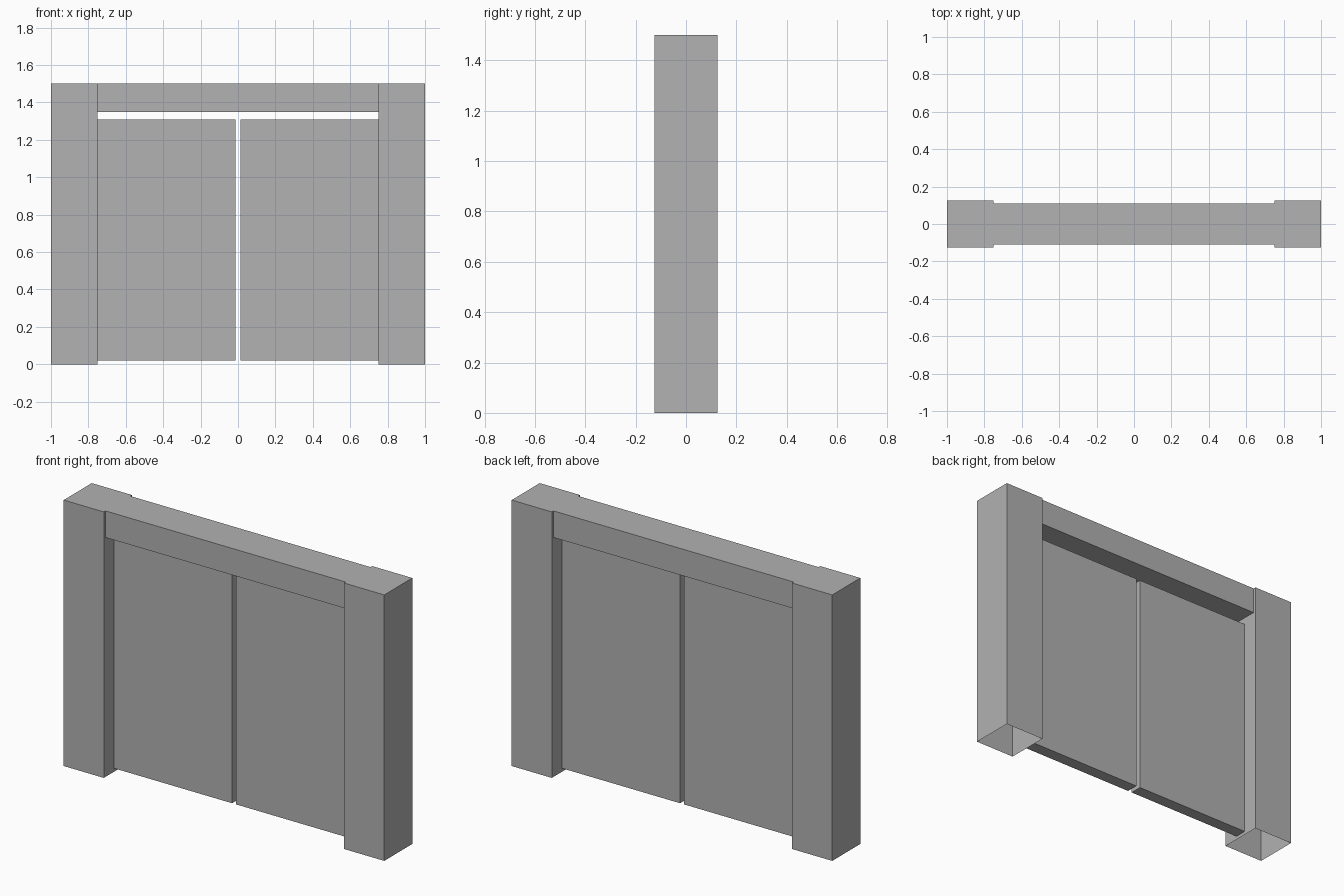
import bpy
import bmesh
from mathutils import Vector

cube = bpy.data.objects.get("Cube")
if cube:
    bpy.data.objects.remove(cube, do_unlink=True)

# Single plain grey material
grey = bpy.data.materials.new("plain_grey")
grey.use_nodes = True
colour = (0.445, 0.445, 0.445, 1)
grey.diffuse_color = colour
grey.node_tree.nodes["Principled BSDF"].inputs["Base Color"].default_value = colour


def box(name, low, high, open_bottom=False):
    """Flat-faced box between two corners, optionally without its underside."""
    low, high = Vector(low), Vector(high)
    bm = bmesh.new()
    bmesh.ops.create_cube(bm, size=1)
    for v in bm.verts:
        v.co = (low + high) / 2 + v.co * (high - low)
    if open_bottom:
        bm.normal_update()
        under = [f for f in bm.faces if f.normal.z < -0.5]
        bmesh.ops.delete(bm, geom=under, context="FACES_ONLY")
    mesh = bpy.data.meshes.new(name)
    bm.to_mesh(mesh)
    bm.free()
    mesh.materials.append(grey)
    obj = bpy.data.objects.new(name, mesh)
    bpy.context.collection.objects.link(obj)
    return obj


HEIGHT = 1.5
OPENING = 0.75   # half width between the posts
GAP = 0.0125     # half gap between the door leaves

# Posts (hollow underneath) and door leaves, one per side
for side, sign in (("left", 1), ("right", -1)):
    x_in, x_out = sorted((sign * OPENING, sign * 1.0))
    box(f"{side}_post", (x_in, -0.125, 0), (x_out, 0.125, HEIGHT), open_bottom=True)
    x_in, x_out = sorted((sign * GAP, sign * OPENING))
    box(f"{side}_door", (x_in, -0.035, 0.02), (x_out, 0.035, 1.31))

# Beam across the top of the opening
box("lintel", (-OPENING, -0.11, 1.35), (OPENING, 0.11, HEIGHT))
